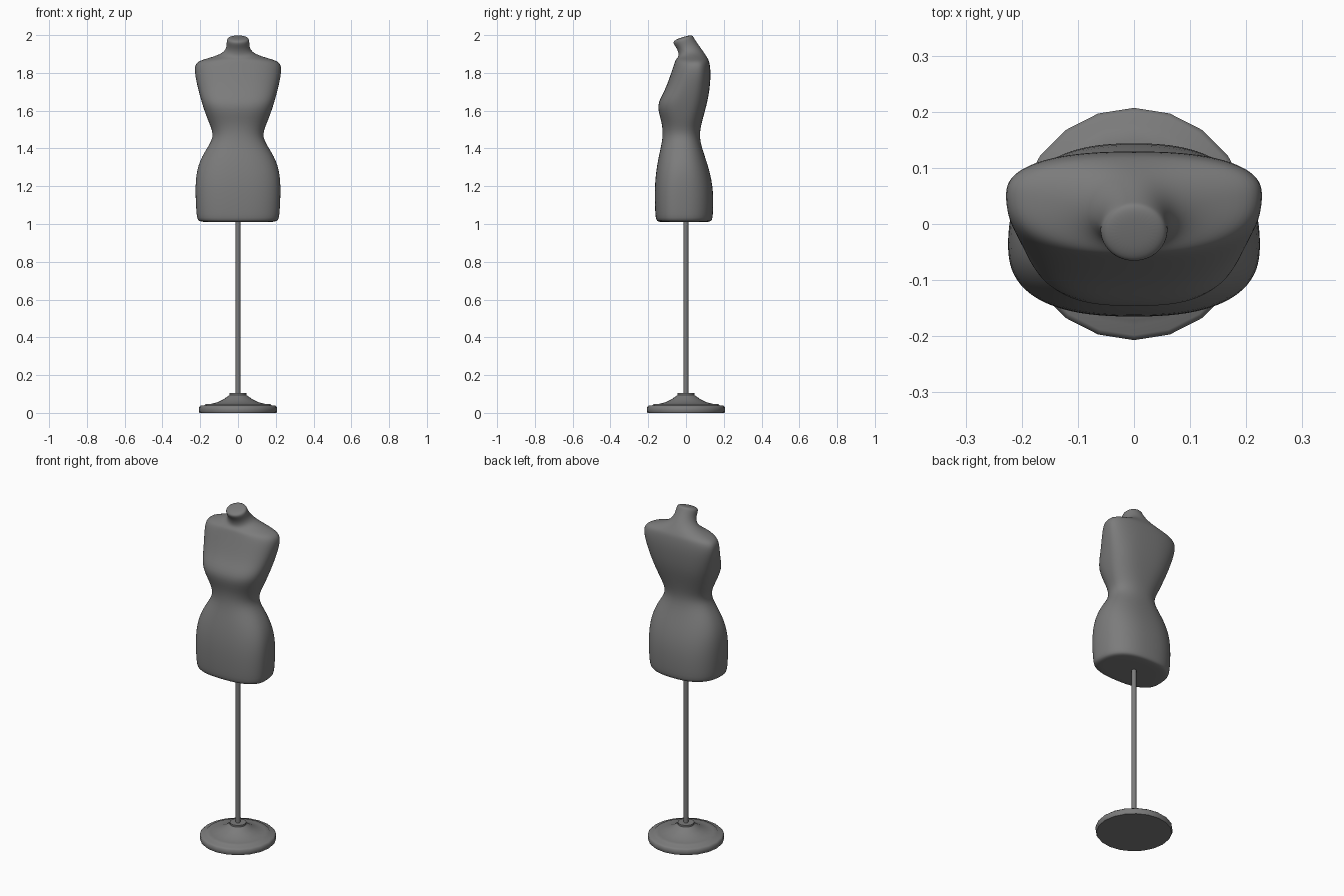
import bpy, bmesh, math

if "Cube" in bpy.data.objects:
    bpy.data.objects.remove(bpy.data.objects["Cube"])

# Dark grey finish shared by all parts
grey = bpy.data.materials.new("dark_grey")
grey.diffuse_color = (.2, .2, .2, 1)
grey.use_nodes = True
grey.node_tree.nodes["Principled BSDF"].inputs["Base Color"].default_value = grey.diffuse_color


def finish(bm, name, angle):
    bmesh.ops.recalc_face_normals(bm, faces=bm.faces)
    mesh = bpy.data.meshes.new(name)
    bm.to_mesh(mesh)
    bm.free()
    mesh.materials.append(grey)
    obj = bpy.data.objects.new(name, mesh)
    bpy.context.collection.objects.link(obj)
    bpy.ops.object.select_all(action='DESELECT')
    obj.select_set(True)
    bpy.context.view_layer.objects.active = obj
    bpy.ops.object.shade_smooth_by_angle(angle=math.radians(angle))
    return obj


def loft(rings, name, angle):
    """Skin a stack of closed point rings and cap both ends."""
    bm = bmesh.new()
    loops = [[bm.verts.new(p) for p in ring] for ring in rings]
    n = len(loops[0])
    for a, b in zip(loops, loops[1:]):
        for i in range(n):
            j = (i + 1) % n
            bm.faces.new((a[i], a[j], b[j], b[i]))
    bm.faces.new(loops[0])
    bm.faces.new(loops[-1])
    return finish(bm, name, angle)


def body_ring(z, half, front, back, mid, power, tilt, n=32):
    """Superellipse with separate front and back depths, tilted fore and aft."""
    pts = []
    for i in range(n):
        a = 2 * math.pi * i / n
        c, s = math.cos(a), math.sin(a)
        x = half * math.copysign(abs(c) ** (2 / power), c)
        depth = back - mid if s > 0 else mid - front
        y = mid + depth * math.copysign(abs(s) ** (2 / power), s)
        pts.append((x, y, z + tilt * (y - mid)))
    return pts


def round_rings(profile, n):
    return [[(r * math.sin(2 * math.pi * i / n), r * math.cos(2 * math.pi * i / n), z)
             for i in range(n)] for r, z in profile]


# Torso: height, half width, front y, back y, widest y, squareness, tilt
sections = [
    (1.010, .12, -.10, .08, -.03, 2.4, 0),
    (1.010, .210, -.154, .134, -.04, 2.5, 0),
    (1.03, .220, -.163, .144, -.04, 2.5, 0),
    (1.18, .228, -.168, .147, -.04, 2.5, 0),
    (1.29, .221, -.158, .124, -.03, 2.4, 0),
    (1.38, .182, -.140, .092, -.02, 2.3, 0),
    (1.462, .120, -.121, .068, -.02, 2.2, 0),
    (1.54, .157, -.127, .084, -.01, 2.3, 0),
    (1.63, .189, -.160, .110, -.01, 2.8, 0),
    (1.70, .208, -.114, .124, .02, 2.7, 0),
    (1.79, .230, -.082, .132, .05, 2.5, 0),
    (1.85, .231, -.062, .126, .055, 2.4, 0),
    (1.870, .190, -.055, .119, .05, 2.2, 0),
    (1.888, .120, -.044, .104, .035, 2, .1),
    (1.908, .074, -.038, .086, .02, 2, .2),
    (1.94, .059, -.046, .060, 0, 2, .28),
    (1.972, .061, -.069, .040, -.015, 2, .3),
    (1.985, .054, -.064, .034, -.015, 2, .3),
    (1.990, .028, -.038, .010, -.015, 2, .3),
]
torso = loft([body_ring(*s) for s in sections], "torso", 180)
sub = torso.modifiers.new("smooth", 'SUBSURF')
sub.levels = sub.render_levels = 2

# Turned base with stepped rim and flared collar
base_profile = [(.203, 0), (.207, .006), (.207, .030), (.198, .038), (.180, .038),
                (.172, .046), (.150, .046), (.110, .056), (.075, .073),
                (.050, .091), (.045, .094), (.045, .104), (.030, .104)]
loft(round_rings(base_profile, 20), "base", 55)

# Pole
loft(round_rings([(.013, .09), (.013, 1.03)], 12), "pole", 40)
